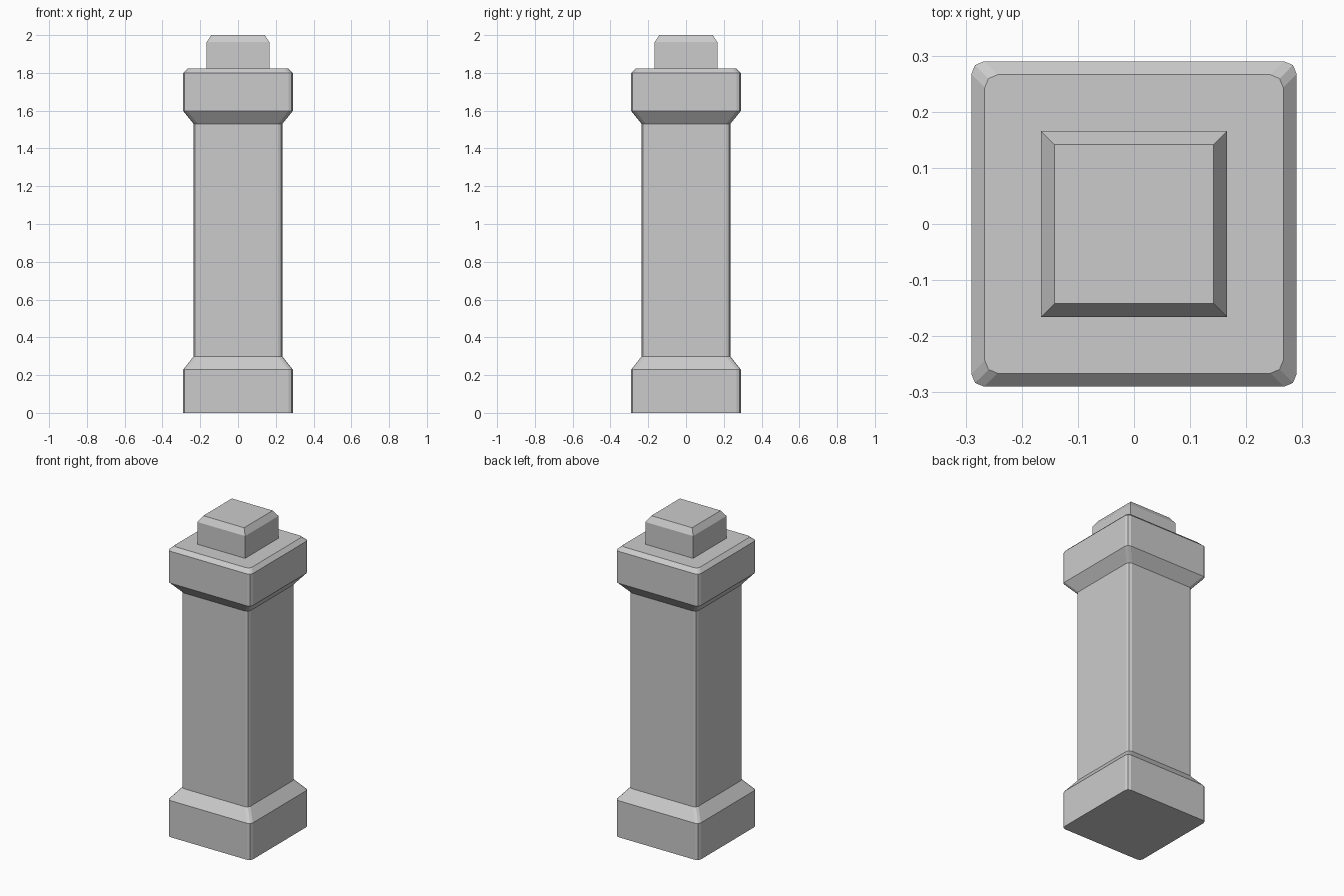
import bpy, bmesh, math

if "Cube" in bpy.data.objects:
    bpy.data.objects.remove(bpy.data.objects["Cube"])


def ring(half, radius, z):
    """Square outline with two-segment rounded corners (sharp if radius is 0)."""
    pts = []
    for q in range(4):
        for a in ((0, 45, 90) if radius else (45,)):
            t = math.radians(a + 90 * q)
            c = math.radians(45 + 90 * q)
            d = (half - radius) * math.sqrt(2)
            pts.append((d * math.cos(c) + radius * math.cos(t),
                        d * math.sin(c) + radius * math.sin(t), z))
    return pts


def loft(name, profile, radius):
    """Stack square rings from (half width, z) pairs and cap both ends."""
    bm = bmesh.new()
    rings = [[bm.verts.new(p) for p in ring(h, radius, z)] for h, z in profile]
    n = len(rings[0])
    for low, high in zip(rings, rings[1:]):
        for i in range(n):
            j = (i + 1) % n
            bm.faces.new((low[i], low[j], high[j], high[i]))
    bm.faces.new(rings[0][::-1])
    bm.faces.new(rings[-1])
    mesh = bpy.data.meshes.new(name)
    bm.to_mesh(mesh)
    bm.free()
    obj = bpy.data.objects.new(name, mesh)
    bpy.context.collection.objects.link(obj)
    return obj


# Pillar: plinth, shaft and capital in one continuous profile
loft("pillar", [(0.29, 0), (0.29, 0.23), (0.235, 0.299), (0.235, 1.53),
                (0.29, 1.598), (0.29, 1.799), (0.266, 1.823)], 0.023)

# Chamfered block on top
loft("top_block", [(0.166, 1.823), (0.166, 1.963), (0.142, 2.0)], 0)
